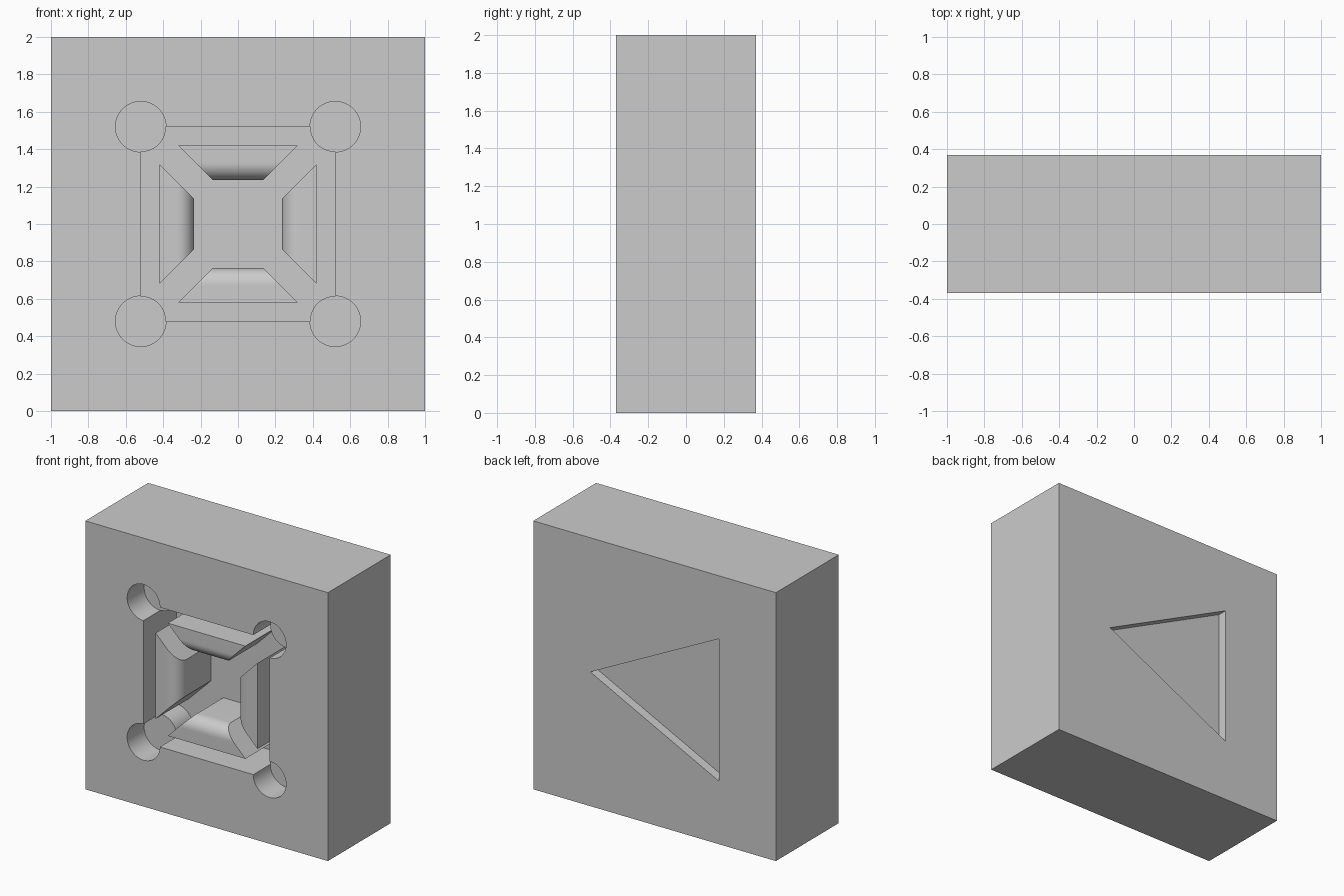
import bpy, bmesh
from math import sin, cos, pi, radians
from mathutils import Matrix, Vector

if "Cube" in bpy.data.objects:
    bpy.data.objects.remove(bpy.data.objects["Cube"], do_unlink=True)

HALF_DEPTH = 0.37
FRONT = -HALF_DEPTH
FLOOR = 0.39       # pocket depth behind the front face
POST_TOP = 0.2     # post depth behind the front face
MID = 1.0          # height of the pocket centre

grey = bpy.data.materials.new("plain grey")
grey.use_nodes = True
grey.diffuse_color = (0.6, 0.6, 0.6, 1)
grey.node_tree.nodes["Principled BSDF"].inputs["Base Color"].default_value = (0.6, 0.6, 0.6, 1)


def prism(name, rings):
    """Skin equal rings of points into a closed solid."""
    bm = bmesh.new()
    loops = [[bm.verts.new(p) for p in ring] for ring in rings]
    n = len(loops[0])
    for a, b in zip(loops, loops[1:]):
        for i in range(n):
            j = (i + 1) % n
            bm.faces.new((a[i], a[j], b[j], b[i]))
    bm.faces.new(loops[0])
    bm.faces.new(loops[-1])
    bmesh.ops.recalc_face_normals(bm, faces=bm.faces)
    mesh = bpy.data.meshes.new(name)
    bm.to_mesh(mesh)
    bm.free()
    mesh.materials.append(grey)
    obj = bpy.data.objects.new(name, mesh)
    bpy.context.collection.objects.link(obj)
    return obj


def extrude_y(name, outline, y0, y1):
    return prism(name, [[(x, y, z) for x, z in outline] for y in (y0, y1)])


def square(r):
    return [(-r, MID - r), (r, MID - r), (r, MID + r), (-r, MID + r)]


def circle(cx, cz, r, n=64):
    return [(cx + r * cos(2 * pi * i / n), cz + r * sin(2 * pi * i / n)) for i in range(n)]


def smooth(obj):
    bpy.ops.object.select_all(action="DESELECT")
    obj.select_set(True)
    bpy.context.view_layer.objects.active = obj
    bpy.ops.object.shade_smooth_by_angle(angle=radians(30))


# Main block with its pocket, corner holes and arrow recess
block = extrude_y("block", square(1.0), FRONT, HALF_DEPTH)
corners = [(sx * 0.52, MID + sz * 0.52) for sx in (-1, 1) for sz in (-1, 1)]
arrow = [(0.53, MID), (-0.53, MID + 0.53), (-0.53, MID - 0.53)]
cutters = [extrude_y("pocket_cutter", square(0.52), FRONT - 0.1, FRONT + FLOOR),
           extrude_y("arrow_cutter", arrow, HALF_DEPTH - 0.07, HALF_DEPTH + 0.1)]
for cx, cz in corners:
    cutters.append(extrude_y("hole_cutter", circle(cx, cz, 0.135), FRONT - 0.1, FRONT + FLOOR))
for cutter in cutters:
    mod = block.modifiers.new(cutter.name, "BOOLEAN")
    mod.operation, mod.solver, mod.object = "DIFFERENCE", "EXACT", cutter
bpy.context.view_layer.objects.active = block
for mod in list(block.modifiers):
    bpy.ops.object.modifier_apply(modifier=mod.name)
for cutter in cutters:
    bpy.data.objects.remove(cutter, do_unlink=True)
smooth(block)

# Recessed round posts standing in the corner holes
for cx, cz in corners:
    smooth(extrude_y("corner_post", circle(cx, cz, 0.135), FRONT + POST_TOP, FRONT + FLOOR))

# Four wedge pillars, rounded where the front meets the inner face
INNER, OUTER, R = 0.235, 0.42, 0.095
profile = [(OUTER, FLOOR), (OUTER, 0)]
for i in range(13):
    a = pi / 2 * i / 12
    profile.append((INNER + R - R * sin(a), R - R * cos(a)))
profile.append((INNER, FLOOR))
sides = [[Vector((s * (r - 0.1), FRONT + d, r)) for r, d in profile] for s in (-1, 1)]
for i, side in enumerate(("top", "right", "bottom", "left")):
    place = Matrix.Translation((0, 0, MID)) @ Matrix.Rotation(i * pi / 2, 4, "Y")
    smooth(prism(side + "_pillar", [[place @ p for p in ring] for ring in sides]))
